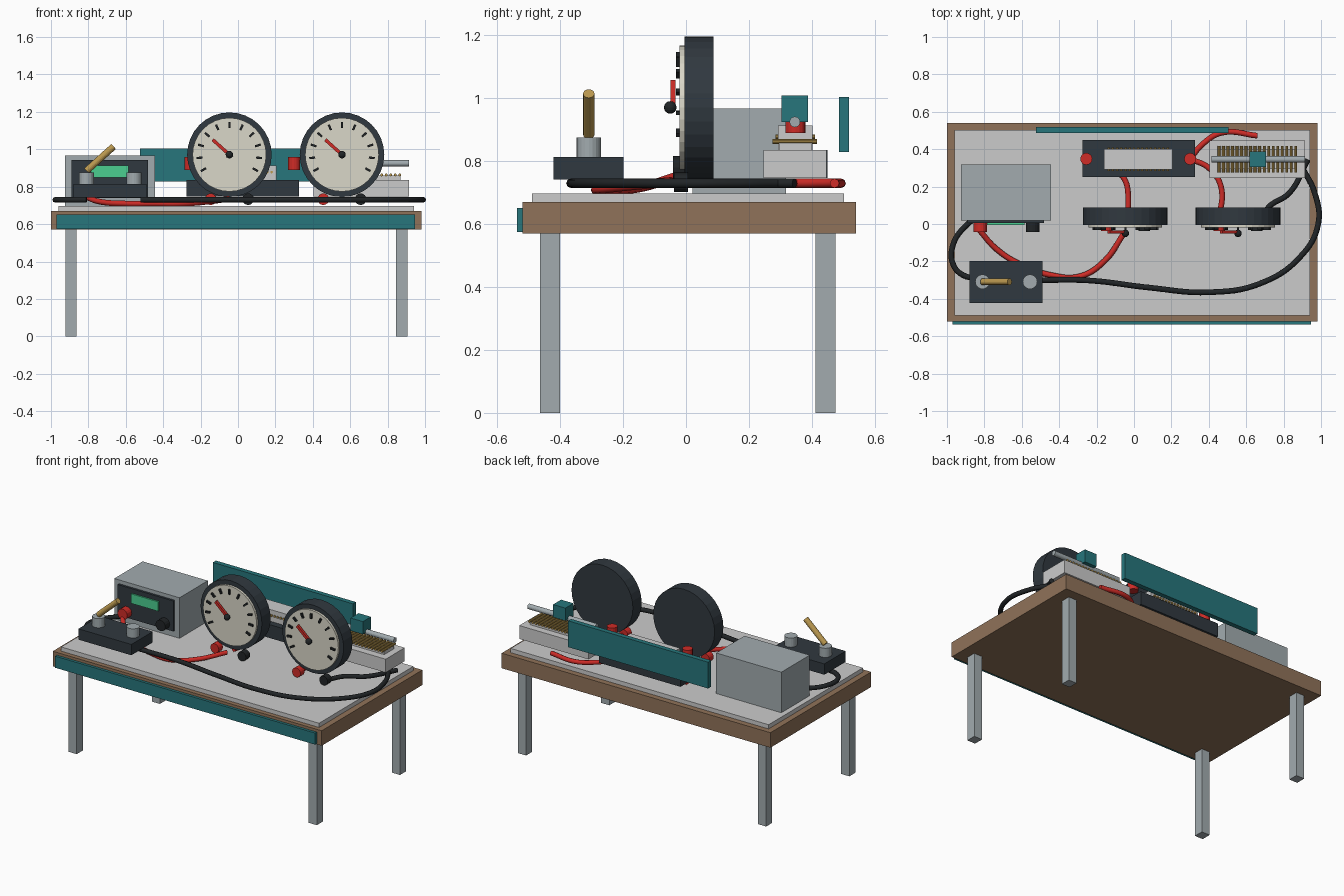
import bpy
from math import radians, sin, cos, pi
from mathutils import Vector

if "Cube" in bpy.data.objects:
    bpy.data.objects.remove(bpy.data.objects["Cube"])


def material(name, rgb):
    m = bpy.data.materials.new(name)
    m.diffuse_color = (*rgb, 1)
    m.use_nodes = True
    m.node_tree.nodes["Principled BSDF"].inputs["Base Color"].default_value = m.diffuse_color
    return m


WOOD = material("wood", (0.28, 0.17, 0.10))
TEAL = material("teal", (0.02, 0.18, 0.20))
DARK = material("dark", (0.03, 0.04, 0.05))
BLACK = material("black", (0.015, 0.018, 0.02))
RED = material("red", (0.62, 0.025, 0.02))
GOLD = material("brass", (0.50, 0.32, 0.08))
CREAM = material("cream", (0.70, 0.68, 0.58))
GREEN = material("green", (0.07, 0.62, 0.28))
STEEL = material("steel", (0.36, 0.41, 0.43))
PALE = material("pale", (0.62, 0.64, 0.64))


def finish(o, name, mat):
    o.name = name
    o.data.materials.append(mat)
    return o


def box(name, x, y, z, mat, rot=(0, 0, 0)):
    """Box from (min, max) ranges on each axis."""
    bpy.ops.mesh.primitive_cube_add(
        size=1, location=[(a + b) / 2 for a, b in (x, y, z)], rotation=rot)
    o = bpy.context.object
    o.scale = [b - a for a, b in (x, y, z)]
    return finish(o, name, mat)


def rod(name, a, b, r, mat, sides=16):
    """Cylinder between two points."""
    a, b = Vector(a), Vector(b)
    d = b - a
    bpy.ops.mesh.primitive_cylinder_add(
        vertices=sides, radius=r, depth=d.length, location=(a + b) / 2,
        rotation=d.to_track_quat('Z', 'Y').to_euler())
    return finish(bpy.context.object, name, mat)


def wire(name, pts, mat, r=0.015):
    """Smooth round cable through the given points."""
    c = bpy.data.curves.new(name, 'CURVE')
    c.dimensions = '3D'
    c.bevel_depth = r
    c.bevel_resolution = 2
    c.resolution_u = 8
    c.use_fill_caps = True
    s = c.splines.new('BEZIER')
    s.bezier_points.add(len(pts) - 1)
    for p, co in zip(s.bezier_points, pts):
        p.co = co if len(co) == 3 else (*co, 0.73)
        p.handle_left_type = p.handle_right_type = 'AUTO'
    o = bpy.data.objects.new(name, c)
    bpy.context.collection.objects.link(o)
    c.materials.append(mat)


# Table
box("table_top", (-1, 0.98), (-0.52, 0.54), (0.57, 0.67), WOOD)
box("work_board", (-0.96, 0.94), (-0.49, 0.502), (0.668, 0.698), PALE)
box("front_strip", (-0.97, 0.945), (-0.538, -0.518), (0.575, 0.652), TEAL)
for sx, x in (("left", -0.893), ("right", 0.875)):
    for sy, y in (("front", -0.432), ("back", 0.443)):
        box(f"{sy}_{sx}_leg", (x - 0.03, x + 0.03), (y - 0.032, y + 0.032),
            (0, 0.575), STEEL)

# Sign board behind the apparatus
box("back_sign", (-0.525, 0.505), (0.486, 0.518), (0.829, 1.004), TEAL)

# Power supply
box("supply_case", (-0.925, -0.445), (0.02, 0.318), (0.697, 0.968), STEEL)
box("supply_panel", (-0.89, -0.48), (0.005, 0.025), (0.74, 0.943), DARK)
box("supply_display", (-0.785, -0.585), (-0.005, 0.01), (0.85, 0.913), GREEN)
for n, x, m in (("red", -0.822, RED), ("black", -0.542, BLACK)):
    rod(f"supply_{n}_terminal", (x, 0.01, 0.78), (x, -0.042, 0.78), 0.036, m)

# Plug key
box("plug_key_base", (-0.88, -0.49), (-0.422, -0.198), (0.742, 0.814), DARK)
for i, x in enumerate((-0.81, -0.556)):
    rod(f"plug_key_stud_{i}", (x, -0.309, 0.81), (x, -0.309, 0.875), 0.039, STEEL, 20)
rod("plug_key_pin", (-0.81, -0.309, 0.885), (-0.665, -0.309, 1.015), 0.018, GOLD)


# Round dial meters
def meter(name, x, z=0.971):
    rod(f"{name}_case", (x, -0.005, z), (x, 0.087, z), 0.226, DARK, 32)
    rod(f"{name}_face", (x, -0.02, z), (x, 0.0, z), 0.197, CREAM, 32)
    for i in range(11):
        a = radians(-120 + 24 * i)
        cx, cz = x + 0.16 * sin(a), z + 0.16 * cos(a)
        box(f"{name}_tick_{i}", (cx - 0.006, cx + 0.006), (-0.032, -0.018),
            (cz - 0.016, cz + 0.016), BLACK, (0, a, 0))
    a = radians(-48)
    cx, cz = x + 0.06 * sin(a), z + 0.06 * cos(a)
    box(f"{name}_needle", (cx - 0.009, cx + 0.009), (-0.05, -0.034),
        (cz - 0.06, cz + 0.06), RED, (0, a, 0))
    bpy.ops.mesh.primitive_uv_sphere_add(
        segments=16, ring_count=8, radius=0.02, location=(x, -0.05, z))
    finish(bpy.context.object, f"{name}_hub", BLACK)
    for n, dx, m in (("red", -0.1, RED), ("black", 0.1, BLACK)):
        rod(f"{name}_{n}_terminal", (x + dx, -0.038, 0.733),
            (x + dx, 0.006, 0.733), 0.031, m)


meter("ammeter", -0.046)
meter("voltmeter", 0.556)

# Resistor
box("resistor_base", (-0.275, 0.325), (0.25, 0.45), (0.747, 0.836), DARK)
box("resistor_core", (-0.16, 0.205), (0.292, 0.402), (0.83, 0.914), PALE)
for i in range(15):
    x = -0.135 + 0.0225 * i
    rod(f"resistor_winding_{i}", (x, 0.284, 0.878), (x, 0.41, 0.878), 0.007, GOLD, 10)
for n, x in (("left", -0.255), ("right", 0.30)):
    rod(f"resistor_{n}_terminal", (x, 0.348, 0.89), (x, 0.348, 0.96), 0.032, RED)

# Rheostat
box("rheostat_base", (0.405, 0.915), (0.247, 0.447), (0.747, 0.836), PALE)
box("rheostat_core", (0.45, 0.87), (0.295, 0.40), (0.83, 0.86), PALE)
for i in range(18):
    x = 0.455 + 0.0241 * i
    rod(f"rheostat_winding_{i}", (x, 0.275, 0.863), (x, 0.416, 0.863), 0.008, GOLD, 10)
rod("rheostat_rail", (0.415, 0.346, 0.925), (0.915, 0.346, 0.925), 0.017, STEEL)
box("rheostat_slider", (0.617, 0.707), (0.304, 0.388), (0.924, 1.009), TEAL)

# Cables
wire("red_cable_supply", [(-0.825, -0.035, 0.75), (-0.74, -0.13, 0.72),
     (-0.61, -0.215, 0.71), (-0.45, -0.272, 0.71), (-0.29, -0.28, 0.71),
     (-0.16, -0.2, 0.72), (-0.05, -0.045, 0.735)], RED)
wire("red_cable_ammeter", [(-0.046, 0.02), (-0.03, 0.12), (-0.065, 0.26),
     (-0.25, 0.348)], RED)
wire("red_cable_voltmeter", [(0.30, 0.348), (0.40, 0.30), (0.465, 0.20),
     (0.455, 0.02)], RED)
wire("red_cable_rheostat", [(0.30, 0.348), (0.37, 0.43), (0.47, 0.488),
     (0.66, 0.472)], RED)
wire("black_cable_supply", [(-0.80, 0.06), (-0.90, -0.01), (-0.97, -0.12),
     (-0.965, -0.22), (-0.91, -0.275), (-0.81, -0.29)], BLACK)
wire("black_cable_main", [(-0.52, -0.30), (-0.24, -0.302), (0.08, -0.34),
     (0.40, -0.365), (0.67, -0.32), (0.885, -0.18), (0.985, 0.0),
     (0.965, 0.17), (0.90, 0.30)], BLACK)
wire("black_cable_voltmeter", [(0.66, -0.02), (0.72, 0.09), (0.83, 0.165),
     (0.93, 0.345)], BLACK)
